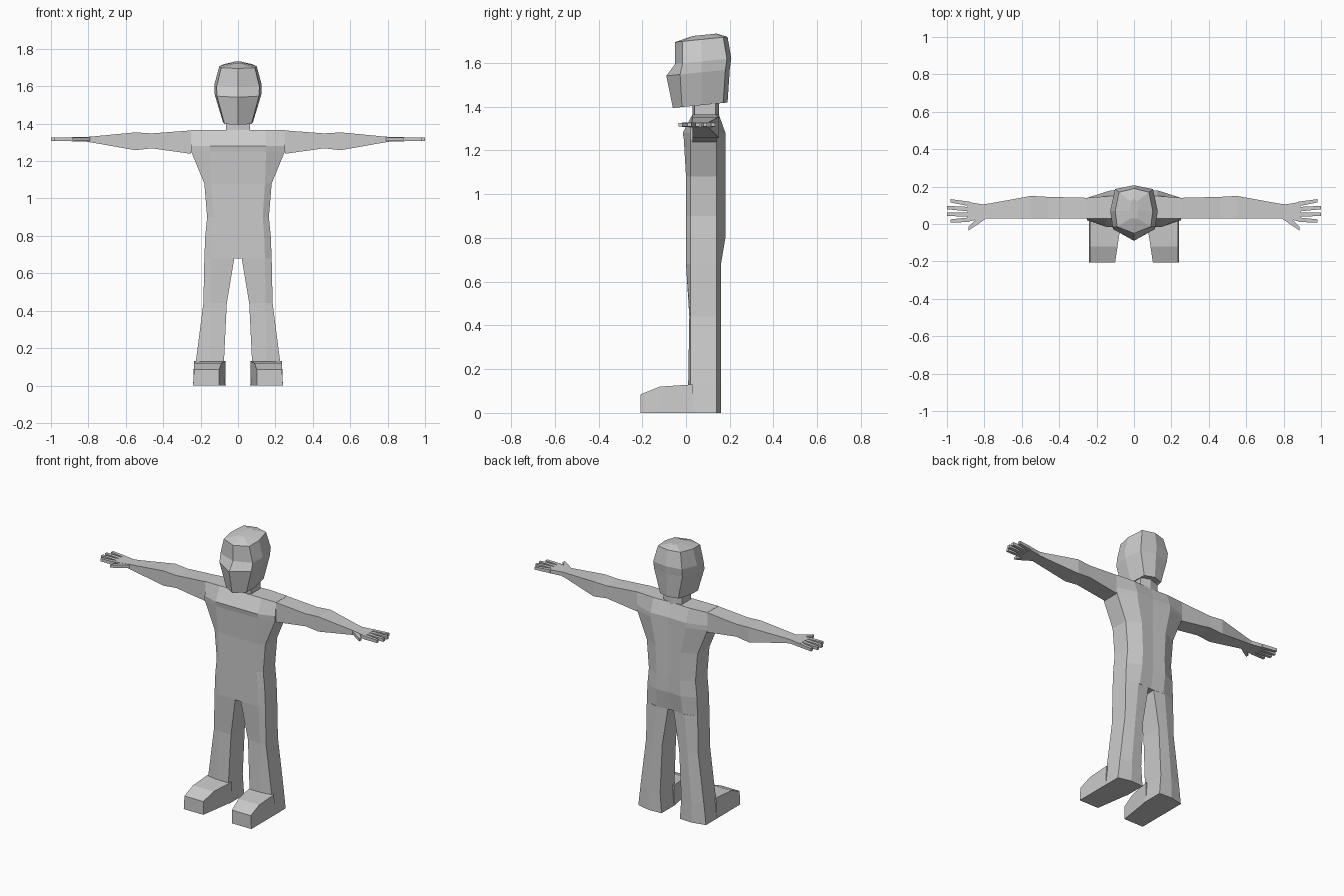
import bpy
import bmesh
from mathutils import Matrix

default_cube = bpy.data.objects.get("Cube")
if default_cube:
    bpy.data.objects.remove(default_cube)

grey = bpy.data.materials.new("plain grey")
grey.use_nodes = True
grey.diffuse_color = (.6, .6, .6, 1)
shader = grey.node_tree.nodes["Principled BSDF"]
shader.inputs["Base Color"].default_value = grey.diffuse_color


def finish(name, bm):
    """Clean the half mesh, colour it and mirror it across the centre."""
    bmesh.ops.remove_doubles(bm, verts=bm.verts, dist=.0001)
    bmesh.ops.recalc_face_normals(bm, faces=bm.faces)
    mesh = bpy.data.meshes.new(name)
    bm.to_mesh(mesh)
    bm.free()
    mesh.materials.append(grey)
    part = bpy.data.objects.new(name, mesh)
    bpy.context.collection.objects.link(part)
    part.modifiers.new("mirror", 'MIRROR')


def loft(bm, rings, wrapped=True):
    """Skin equal rings and cap the ends; unwrapped rings stay open at the centre."""
    loops = [[bm.verts.new(point) for point in ring] for ring in rings]
    count = len(loops[0])
    for lower, upper in zip(loops, loops[1:]):
        for j in range(count if wrapped else count - 1):
            k = (j + 1) % count
            bm.faces.new((lower[j], lower[k], upper[k], upper[j]))
    bm.faces.new(loops[0])
    bm.faces.new(loops[-1])


def limb_ring(x, front, depth, thickness):
    """Rectangular arm section; thick sections hang a little lower."""
    middle = 1.32 - .15 * thickness
    low, high = middle - thickness / 2, middle + thickness / 2
    back = front + depth
    return [(x, front, low), (x, back, low), (x, back, high), (x, front, high)]


def body_ring(z, inner, outer, front, back):
    """Half section of torso or leg: flat front, straight side, ridged back."""
    side = max(front, .02)
    corner = min(outer * .8, .15)
    return [(inner, front, z), (corner, front, z), (outer, side, z),
            (outer, .14, z), ((inner + outer) / 2, back, z), (inner, back - .005, z)]


def head_ring(z, width, front, back):
    """Half section of the head: pointed face, flat sides, rounded back, tilted up."""
    temple = max(front, front * .3)
    outline = [(0, front), (width * .9, temple), (width, .07),
               (width * .8, back - .02), (0, back)]
    return [(x, y, z + y * .1) for x, y in outline]


# Torso, from the crotch up to the shoulders
bm = bmesh.new()
torso = [(.68, .18, 0, .16), (.8, .175, 0, .18), (.9, .165, 0, .18), (1.08, .18, 0, .18),
         (1.25, .25, -.01, .18), (1.28, .25, -.015, .18), (1.365, .25, .03, .15)]
loft(bm, [body_ring(z, 0, outer, front, back) for z, outer, front, back in torso],
     wrapped=False)
finish("torso", bm)

# Legs, flaring below the knee
bm = bmesh.new()
legs = [(.68, .02, .18, 0), (.44, .06, .185, .015), (.13, .075, .225, .01), (0, .065, .24, .01)]
loft(bm, [body_ring(z, inner, outer, front, .16) for z, inner, outer, front in legs])
finish("legs", bm)

# Feet, sloping down to the toes
bm = bmesh.new()
rings = []
for y, height in [(.03, .13), (-.12, .12), (-.207, .085)]:
    inner = .07 - y * .15
    rings.append([(inner, y, 0), (.24, y, 0), (.235, y, height), (inner, y, height)])
loft(bm, rings)
finish("feet", bm)

# Arms, slightly swollen at the elbow, then the palms
bm = bmesh.new()
arm = [(.25, .11, .125), (.46, .115, .08), (.55, .12, .095), (.77, .08, .035), (.81, .075, .025)]
rings = [limb_ring(x, .03, depth, thickness) for x, depth, thickness in arm]
palm_end = limb_ring(.89, .012, .106, .023)
loft(bm, rings + [palm_end])
finish("arms", bm)

# Four fingers fanned about the middle of the palm
bm = bmesh.new()
for finger in range(4):
    spread = finger - 1.5
    tip = 1 - (spread ** 2 - .25) * .01
    loft(bm, [limb_ring(.88, .053 + spread * .028, .024, .021),
              limb_ring(tip, .061 + spread * .036, .018, .018)])
finish("fingers", bm)

# Thumbs, angled forward
bm = bmesh.new()
loft(bm, [limb_ring(.79, .03, .03, .021), limb_ring(.84, -.005, .035, .02),
          limb_ring(.885, -.035, .02, .016)])
finish("thumbs", bm)

# Neck, a plain open half box
bm = bmesh.new()
loft(bm, [[(0, .03, z), (.065, .04, z), (.065, .135, z), (0, .15, z)]
          for z in (1.35, 1.45)], wrapped=False)
finish("neck", bm)

# Head, from under the jaw to the crown
bm = bmesh.new()
head = [(1.41, .04, .03, .14), (1.4, .08, -.06, .19), (1.55, .125, -.09, .2),
        (1.6, .127, -.05, .207), (1.7, .1, -.05, .19), (1.72, .02, .03, .14)]
loft(bm, [head_ring(*section) for section in head], wrapped=False)
finish("head", bm)
